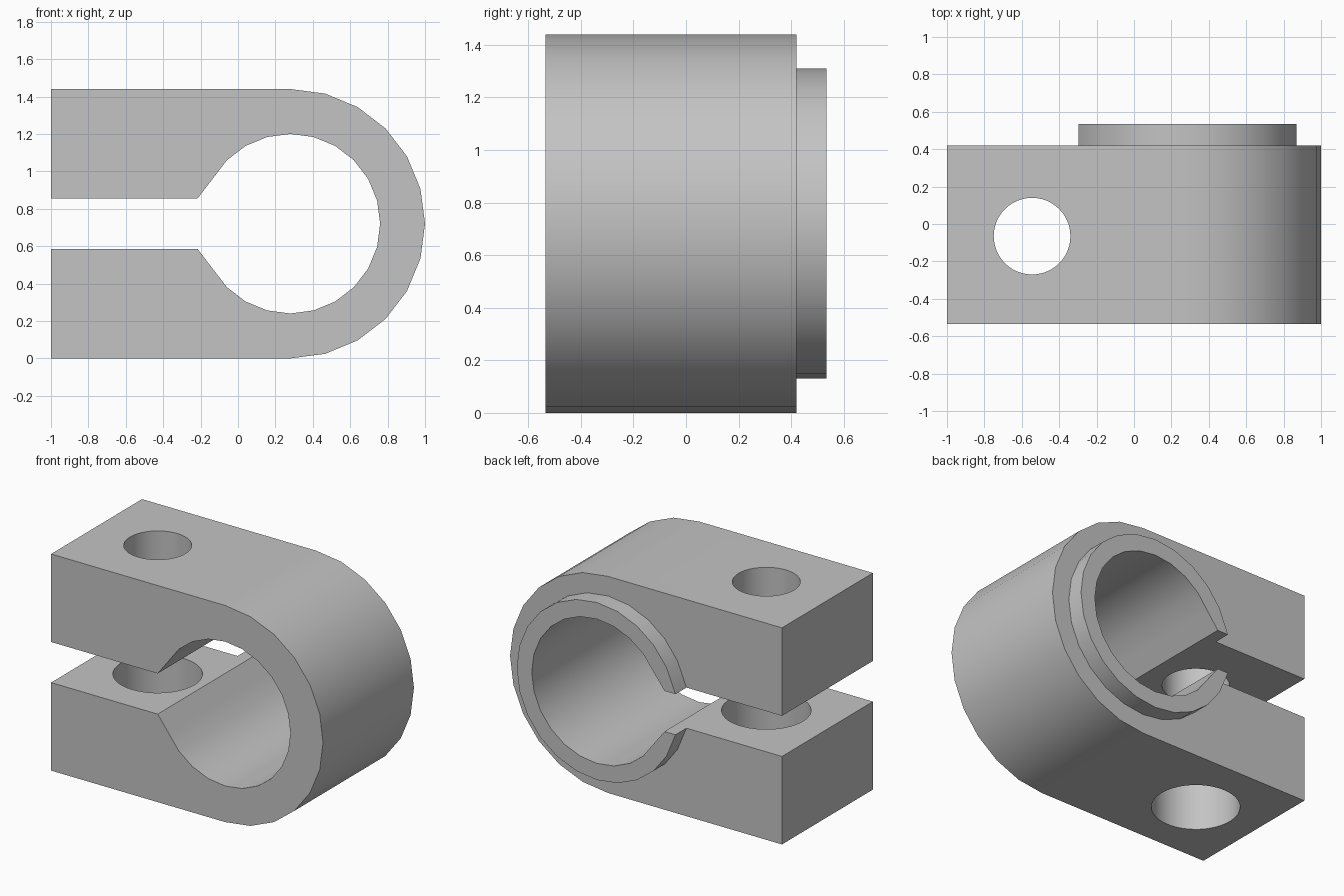
import bpy
import bmesh
from math import cos, sin, radians

CX, CZ = 0.28, 0.72          # bore axis
OUTER, RIM, BORE = 0.72, 0.59, 0.48
SLOT = 0.135                 # half height of the clamp slot
FRONT, BACK, RIM_BACK = -0.535, 0.42, 0.535
HOLE_X, HOLE_Y = -0.545, -0.065

old = bpy.data.objects.get("Cube")
if old:
    bpy.data.objects.remove(old, do_unlink=True)

grey = bpy.data.materials.new("plain_grey")
grey.use_nodes = True
colour = (0.55, 0.55, 0.55, 1)
grey.diffuse_color = colour
grey.node_tree.nodes["Principled BSDF"].inputs["Base Color"].default_value = colour


def arc(radius, limit):
    """Points in 15 degree steps from -limit to +limit about the bore axis."""
    return [(CX + radius * cos(radians(a)), CZ + radius * sin(radians(a)))
            for a in range(-limit, limit + 1, 15)]


def slotted_arc(radius):
    """Arc that stops where its facets meet the slot faces."""
    pts = arc(radius, 180)
    pts = [p for p in pts if abs(p[1] - CZ) > SLOT or p[0] > CX]
    n = (180 - 15 * ((27 - len(pts)) // 2 - 1))
    a, b = radians(n - 15), radians(n)
    t = (SLOT / radius - sin(a)) / (sin(b) - sin(a))
    x = CX + radius * (cos(a) + t * (cos(b) - cos(a)))
    return [(x, CZ - SLOT)] + pts + [(x, CZ + SLOT)]


def extrude_profile(name, pts, y0, y1):
    bm = bmesh.new()
    face = bm.faces.new([bm.verts.new((x, y0, z)) for x, z in pts])
    new = bmesh.ops.extrude_face_region(bm, geom=[face])["geom"]
    verts = [v for v in new if isinstance(v, bmesh.types.BMVert)]
    bmesh.ops.translate(bm, verts=verts, vec=(0, y1 - y0, 0))
    bmesh.ops.recalc_face_normals(bm, faces=bm.faces)
    mesh = bpy.data.meshes.new(name)
    bm.to_mesh(mesh)
    bm.free()
    obj = bpy.data.objects.new(name, mesh)
    bpy.context.collection.objects.link(obj)
    mesh.materials.append(grey)
    return obj


def activate(obj):
    bpy.ops.object.select_all(action='DESELECT')
    obj.select_set(True)
    bpy.context.view_layer.objects.active = obj


def drill(obj, radius, z):
    bpy.ops.mesh.primitive_cylinder_add(vertices=48, radius=radius, depth=0.8,
                                        location=(HOLE_X, HOLE_Y, z))
    cutter = bpy.context.object
    cutter.data.materials.append(grey)
    cutter.hide_render = True
    activate(obj)
    mod = obj.modifiers.new("bolt_hole", 'BOOLEAN')
    mod.operation = 'DIFFERENCE'
    mod.solver = 'EXACT'
    mod.object = cutter
    bpy.ops.object.modifier_apply(modifier=mod.name)
    bpy.data.objects.remove(cutter, do_unlink=True)


def finish(obj):
    activate(obj)
    bpy.ops.object.shade_smooth_by_angle(angle=radians(30))
    mod = obj.modifiers.new("flat_faces", 'WEIGHTED_NORMAL')
    mod.keep_sharp = True


# Clamp body: rounded outside, slotted bore
bore = slotted_arc(BORE)
jaws = [(-1, CZ + SLOT), (-1, 2 * CZ)]
outside = arc(OUTER, 90)[::-1]
body = extrude_profile("clamp_body",
                       bore + jaws + outside + [(-1, 0), (-1, CZ - SLOT)],
                       FRONT, BACK)

# Bolt holes: narrow in the upper jaw, wide in the lower jaw
drill(body, 0.205, 1.2)
drill(body, 0.27, 0.25)
finish(body)

# Raised rim around the back of the bore
rim = extrude_profile("bore_rim", bore + slotted_arc(RIM)[::-1], BACK, RIM_BACK)
finish(rim)
